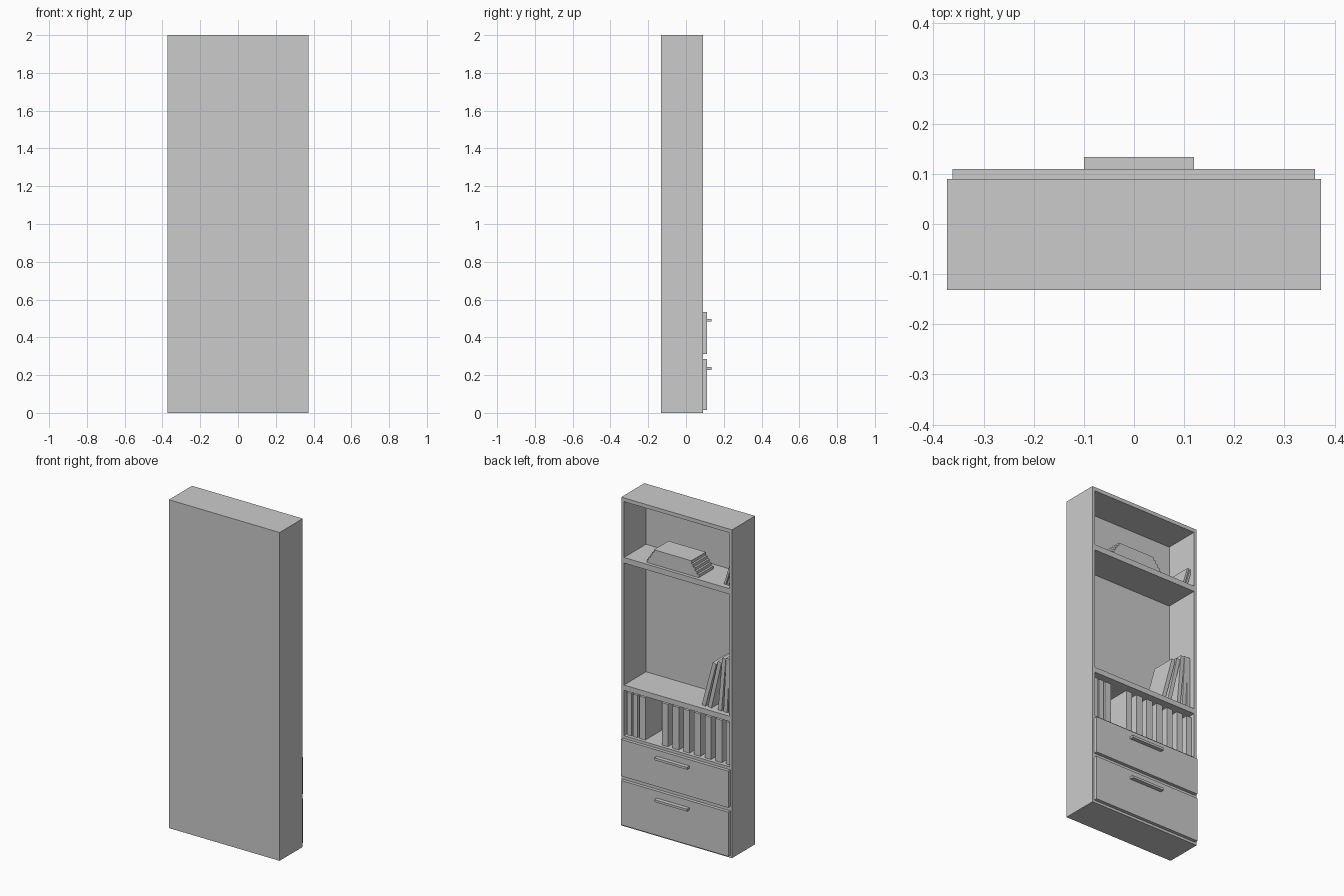
import bpy, bmesh
from math import radians, sin, cos

if "Cube" in bpy.data.objects:
    bpy.data.objects.remove(bpy.data.objects["Cube"])


def box(name, x0, x1, y0, y1, z0, z1):
    """Axis-aligned box from its limits."""
    bm = bmesh.new()
    bmesh.ops.create_cube(bm, size=1)
    for v in bm.verts:
        v.co = ((x0 + x1) / 2 + v.co.x * (x1 - x0),
                (y0 + y1) / 2 + v.co.y * (y1 - y0),
                (z0 + z1) / 2 + v.co.z * (z1 - z0))
    me = bpy.data.meshes.new(name)
    bm.to_mesh(me)
    bm.free()
    ob = bpy.data.objects.new(name, me)
    bpy.context.collection.objects.link(ob)
    return ob


def leaning_book(name, x, z, width, height, angle, y0=-0.09, y1=0.06):
    """Book whose lower +x edge starts at x, leaning towards -x."""
    a = radians(angle)
    ob = box(name, -width, 0, y0, y1, 0, height)
    ob.location = (x, 0, z + width * sin(a))
    ob.rotation_euler = (0, -a, 0)
    return ob


L, R, BACK, FRONT, T = -0.373, 0.373, -0.132, 0.09, 0.018

# Carcass: sides, back, top and shelves
box("side_panel_left", L, L + T, BACK, FRONT, 0, 2)
box("side_panel_right", R - T, R, BACK, FRONT, 0, 2)
box("back_panel", L + T, R - T, BACK, BACK + 0.01, 0, 2)
for name, z0, z1 in [("bottom_panel", 0, 0.02), ("drawer_divider", 0.28, 0.315),
                     ("book_shelf_low", 0.52, 0.552), ("shelf_middle", 0.828, 0.86),
                     ("shelf_upper", 1.603, 1.637), ("top_panel", 1.977, 2)]:
    box(name, L + T, R - T, BACK + 0.01, FRONT, z0, z1)

# Drawer fronts and bar handles
for name, z0, z1, hz in [("lower_drawer", 0.015, 0.285, 0.235),
                         ("upper_drawer", 0.312, 0.535, 0.49)]:
    box(name + "_front", -0.362, 0.361, FRONT, 0.11, z0, z1)
    box(name + "_handle", -0.1, 0.12, 0.11, 0.134, hz - 0.007, hz + 0.007)

# Row of upright books on the low shelf: right edge and width
row = [(0.35, 0.032), (0.308, 0.03), (0.265, 0.04)]
row += [(0.114 - 0.0725 * i, 0.042) for i in range(6)] + [(-0.318, 0.034)]
for x, w in row:
    box("row_book", x - w, x, -0.085, 0.07, 0.552, 0.81)

# Books leaning on the middle shelf
for x, w, h, a in [(-0.149, 0.024, 0.285, 15), (-0.19, 0.024, 0.3, 13),
                   (-0.258, 0.024, 0.325, 5), (-0.295, 0.024, 0.33, 3),
                   (-0.328, 0.024, 0.33, 0)]:
    leaning_book("leaning_book", x, 0.86, w, h, a)

# Flat stack on the upper shelf, smaller towards the top
n, step = 5, 0.018
for i in range(n):
    t = i / (n - 1)
    box("stacked_book", -0.135 + 0.05 * t, 0.215 - 0.048 * t, -0.07, 0.07,
        1.637 + i * step, 1.637 + (i + 1) * step)

# Small books leaning beside the stack
for x in (-0.298, -0.317):
    leaning_book("small_book", x, 1.637, 0.012, 0.12, 17)
